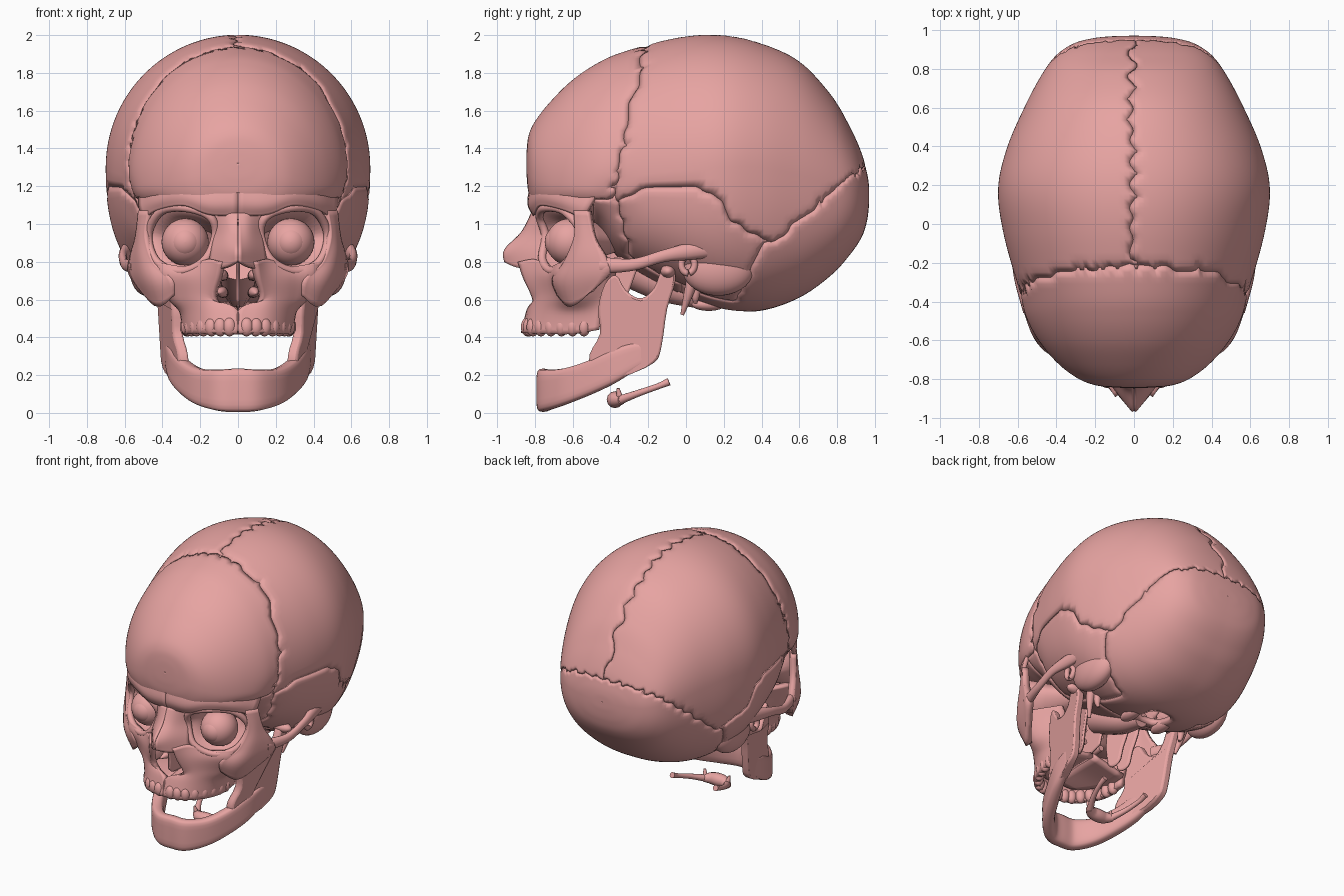
import bpy, bmesh
from math import sin, cos, pi, exp, radians
from mathutils import Vector

if "Cube" in bpy.data.objects:
    bpy.data.objects.remove(bpy.data.objects["Cube"])

bone = bpy.data.materials.new("bone_pink")
bone.diffuse_color = (0.80, 0.37, 0.36, 1)
bone.use_nodes = True
bone.node_tree.nodes["Principled BSDF"].inputs["Base Color"].default_value = bone.diffuse_color


def finish(name, verts, faces, thick=0, offset=0, mirror=False, bevel=0, recalc=True):
    me = bpy.data.meshes.new(name)
    me.from_pydata([tuple(v) for v in verts], [], faces)
    if recalc:
        bm = bmesh.new()
        bm.from_mesh(me)
        bmesh.ops.recalc_face_normals(bm, faces=bm.faces)
        bm.to_mesh(me)
        bm.free()
    me.polygons.foreach_set("use_smooth", [True] * len(me.polygons))
    me.set_sharp_from_angle(angle=radians(45))
    me.materials.append(bone)
    ob = bpy.data.objects.new(name, me)
    bpy.context.collection.objects.link(ob)
    if bevel:
        b = ob.modifiers.new("bevel", 'BEVEL')
        b.width, b.segments = bevel, 2
    if thick:
        s = ob.modifiers.new("solidify", 'SOLIDIFY')
        s.thickness, s.offset = thick, offset
    if mirror:
        ob.modifiers.new("mirror", 'MIRROR').use_clip = False
    return ob


def spl(pts, n, closed=False):
    """Catmull-Rom through the points, n steps per segment."""
    p = [Vector(q) for q in pts]
    k, out = len(p), []
    for i in range(k if closed else k - 1):
        b, c = p[i], p[(i + 1) % k]
        a = p[i - 1] if closed or i else b * 2 - c
        d = p[(i + 2) % k] if closed or i + 2 < k else c * 2 - b
        for j in range(n):
            t = j / n
            out.append((b * 2 + (c - a) * t + (a * 2 - b * 5 + c * 4 - d) * t * t
                        + (b * 3 - a - c * 3 + d) * t ** 3) * 0.5)
    return out if closed else out + [p[-1]]


def sheet(name, rows, closed=False, loop=False, caps=False, **kw):
    m, n = len(rows), len(rows[0])
    faces = []
    for i in range(m if loop else m - 1):
        for j in range(n if closed else n - 1):
            a, b, k = i * n, (i + 1) % m * n, (j + 1) % n
            faces.append((a + j, b + j, b + k, a + k))
    if caps:
        faces += [tuple(range(n))[::-1], tuple(range((m - 1) * n, m * n))]
    return finish(name, [v for r in rows for v in r], faces, **kw)


def patch(name, rows, thick=0.03, n=5, **kw):
    cols = list(zip(*[spl(r, n) for r in rows]))
    return sheet(name, list(zip(*[spl(c, n) for c in cols])), thick=thick, **kw)


def tube(name, pts, radii, flat=1, closed=False, n=6, mirror=True):
    path = spl([(*p, r) for p, r in zip(pts, radii)], n, closed)
    c = [Vector(p[:3]) for p in path]
    rows = []
    for i, p in enumerate(path):
        d = (c[(i + 1) % len(c)] if closed or i + 1 < len(c) else c[i]) - (c[i - 1] if closed or i else c[0])
        d.normalize()
        ref = Vector((0, 1, 0)) if closed else Vector((0, 0, 1)) if abs(d.z) < .9 else Vector((1, 0, 0))
        s = d.cross(ref).normalized()
        u = s.cross(d)
        rows.append([c[i] + (s * cos(a) * flat + u * sin(a)) * p[3] for a in [k * pi / 6 for k in range(12)]])
    return sheet(name, rows, True, closed, not closed, mirror=mirror)


def ball(name, loc, size, mirror=True):
    rows = [[Vector((loc[0] + size[0] * sin(t) * cos(a), loc[1] - size[1] * cos(t), loc[2] + size[2] * sin(t) * sin(a)))
             for a in [k * pi / 16 for k in range(32)]] for t in [max(.01, min(pi - .01, i * pi / 18)) for i in range(19)]]
    return sheet(name, rows, True, caps=True, mirror=mirror)


def plate(name, outline, xfun, t, mirror=True, n=3, bevel=.012):
    o = spl(outline, n, True)
    return sheet(name, [[(xfun(y, z) + s * t / 2, y, z) for y, z in o] for s in (-1, 1)],
                 True, caps=True, mirror=mirror, bevel=bevel)


# Braincase cross-sections: y, top, bottom, half width, height of widest point
stations = [(-.845, 1.321, 1.319, .001, 1.32), (-.842, 1.41, 1.23, .10, 1.31), (-.83, 1.48, 1.15, .20, 1.29),
            (-.795, 1.55, 1.075, .29, 1.26), (-.72, 1.645, 1.04, .39, 1.23), (-.61, 1.755, 1.03, .485, 1.22),
            (-.48, 1.845, .985, .56, 1.21), (-.335, 1.91, .80, .595, 1.25), (-.05, 1.985, .64, .672, 1.28),
            (.18, 2.0, .55, .70, 1.3), (.39, 1.958, .54, .655, 1.3), (.60, 1.86, .61, .565, 1.26),
            (.77, 1.68, .73, .475, 1.21), (.87, 1.51, .84, .40, 1.19), (.93, 1.375, .93, .31, 1.17),
            (.957, 1.275, 1.01, .21, 1.16), (.968, 1.21, 1.09, .10, 1.15), (.97, 1.151, 1.149, .001, 1.15)]
N = 160
verts = []
secs = spl(stations, 9)
for y, zt, zb, w, zw in secs:
    for k in range(N):
        c, s = cos(k * 2 * pi / N), sin(k * 2 * pi / N)
        e = 1.0 if s >= 0 else 2 / 2.5
        x = max(w, .001) * abs(c) ** e * (1 if c > 0 else -1)
        z = zw + (zt - zw) * s if s >= 0 else zw - (zw - zb) * abs(s) ** e
        x *= 1 - .09 * exp(-((y + .42) / .12) ** 2 - ((z - 1.02) / .15) ** 2)
        verts.append(Vector((x, y, z)))


def region(p):
    x, y, z = p
    wob = .012 * sin(70 * (x + z)) + .008 * sin(131 * (y - x))
    if z < .7 and x * x + ((y - .2) / 1.2) ** 2 < .011:
        return None
    if y > .42 and z < .9 + (y - .47) * .85 + wob or y > .42 - .5 * max(0, .9 - z) and z < .9 \
            or (y > -.02 and abs(x) < .33 and z < .85):
        return "occipital_bone"
    if y < -.22 - .22 * (1.95 - z) + wob and (z > 1.13 or y < -.5):
        return "frontal_bone"
    if y < -.38 + .25 * (1.16 - z) and z < 1.16 or (abs(x) < .33 and z < .95):
        return "sphenoid_bone"
    if z < (1.21 - 1.1 * (y + .07) ** 2 if y < .2 else max(1.13 - 4 * (y - .2), 1.02 - .5 * (y - .22))) + wob * .4:
        return "temporal_bone_right" if x > 0 else "temporal_bone_left"
    return "parietal_bone_right" if x > .025 * sin(55 * y) - .01 else "parietal_bone_left"


# Split the braincase into bones, with a shallow groove at each suture
parts, touch, near = {}, [set() for _ in verts], [set() for _ in verts]
for i in range(len(secs) - 1):
    for j in range(N):
        k = (j + 1) % N
        f = (i * N + j, (i + 1) * N + j, (i + 1) * N + k, i * N + k)
        r = region(sum((verts[v] for v in f), Vector()) / 4)
        for a, v in enumerate(f):
            touch[v].add(r)
            near[v] |= {f[a - 1], f[(a + 1) % 4]}
        if r:
            parts.setdefault(r, []).append(f)
seam = [v for v, t in enumerate(touch) if len(t) > 1]
for _ in range(2):
    new = {}
    for v in seam:
        q = [verts[u] for u in near[v] if len(touch[u]) > 1]
        new[v] = verts[v].lerp(sum(q, Vector()) / len(q), .5) if len(q) > 1 else verts[v]
    for v, p in new.items():
        verts[v] = p
for v in seam:
    verts[v] = verts[v] + (Vector((0, 0, 1.2)) - verts[v]).normalized() * .009
for name, fs in parts.items():
    ids = sorted({v for f in fs for v in f})
    m = {v: i for i, v in enumerate(ids)}
    finish(name, [verts[v] for v in ids], [tuple(m[v] for v in f) for f in fs], thick=.04, offset=-1, recalc=False)

# Orbits, brow and eyes
rim = [(.12, -.745, .94), (.15, -.775, 1.04), (.28, -.745, 1.085), (.41, -.64, 1.065), (.475, -.555, .94),
       (.43, -.63, .80), (.30, -.705, .75), (.175, -.76, .81)]
tube("orbit_rim", rim, [.022] * 8, closed=True)
ring, apex = spl(rim, 6, True), Vector((.12, -.25, .90))
sheet("orbit_wall", [[v.lerp(apex, t) for v in ring] for t in (0, .3, .6, .9)], True, thick=.015, mirror=True)
patch("brow_ridge", [[(0, -.80, 1.05), (.15, -.79, 1.055), (.28, -.76, 1.10), (.41, -.65, 1.08), (.49, -.54, 1.03)],
                     [(0, -.825, 1.11), (.15, -.815, 1.11), (.29, -.765, 1.15), (.42, -.655, 1.13), (.515, -.51, 1.09)],
                     [(0, -.815, 1.19), (.15, -.80, 1.20), (.29, -.74, 1.22), (.42, -.62, 1.21), (.515, -.46, 1.17)]],
      mirror=True)
ball("eyeball", (.28, -.615, .905), (.125, .125, .125))
ball("cornea", (.28, -.658, .905), (.09, .09, .09))
tube("optic_nerve", [(.27, -.52, .905), (.2, -.38, .91), (.13, -.24, .92)], [.05, .03, .02])

# Nose
patch("nasal_bone", [[(0, -.805, 1.06), (.05, -.80, 1.06), (.12, -.75, 1.06)],
                     [(0, -.865, .95), (.055, -.83, .95), (.125, -.74, .95)],
                     [(0, -.955, .86), (.06, -.88, .86), (.14, -.765, .85)],
                     [(0, -.955, .80), (.06, -.89, .77), (.15, -.775, .75)]], thick=.025, mirror=True)
plate("nasal_septum", [(-.76, .56), (-.80, .70), (-.86, .84), (-.72, .98), (-.4, .9), (-.35, .6)],
      lambda y, z: 0, .02, mirror=False)
for i, z in enumerate((.63, .72)):
    tube("nasal_concha_%d" % (i + 1), [(.1, -.76, z), (.085, -.66, z + .01), (.07, -.42, z)], [.004, .03, .02])

# Upper jaw
patch("maxilla", [[(0, -.855, .42), (.13, -.825, .42), (.22, -.73, .42), (.27, -.60, .42), (.28, -.46, .44)],
                  [(0, -.825, .54), (.14, -.80, .54), (.24, -.71, .54), (.29, -.60, .54), (.28, -.44, .54)],
                  [(.115, -.795, .60), (.18, -.77, .62), (.28, -.69, .62), (.36, -.60, .62), (.28, -.42, .64)],
                  [(.095, -.85, .72), (.17, -.785, .72), (.29, -.71, .72), (.41, -.63, .73), (.28, -.38, .74)],
                  [(.08, -.88, .80), (.15, -.785, .81), (.28, -.70, .77), (.42, -.62, .80), (.30, -.38, .80)]],
      thick=.04, mirror=True)
patch("palate", [[(0, -.80, .52), (.12, -.78, .50)], [(0, -.62, .55), (.26, -.60, .49)],
                 [(0, -.42, .55), (.26, -.42, .49)]], mirror=True)
for i, p in enumerate(spl([(.045, -.84), (.14, -.81), (.22, -.715), (.265, -.60), (.275, -.48)], 2)[:-1]):
    ball("upper_socket_%d" % (i + 1), (p[0], p[1], .455), (.036, .034, .05))

# Cheekbones and arches
patch("zygomatic_bone", [[(.46, -.58, 1.07), (.485, -.55, 1.07), (.51, -.51, 1.07)],
                         [(.475, -.58, .93), (.505, -.54, .93), (.525, -.48, .93)],
                         [(.43, -.635, .79), (.50, -.57, .81), (.555, -.42, .82)],
                         [(.34, -.69, .71), (.46, -.62, .70), (.56, -.40, .74)],
                         [(.33, -.665, .63), (.41, -.60, .57), (.49, -.50, .64)]], thick=.045, mirror=True)
tube("zygomatic_arch", [(.54, -.45, .78), (.595, -.28, .785), (.61, -.12, .83), (.59, .02, .855), (.56, .2, .88)],
     [.045, .032, .032, .045, .05], flat=.7)

# Ear region and skull base
ball("mastoid", (.485, .17, .765), (.09, .19, .145))
tube("ear_canal_rim", [(.56, .01 + .035 * cos(k * pi / 4), .785 + .045 * sin(k * pi / 4)) for k in range(8)],
     [.018] * 8, closed=True, n=3)
tube("styloid", [(.40, .04, .72), (.39, .01, .62), (.37, -.02, .52)], [.035, .024, .01])
tube("vaginal_process", [(.36, .06, .70), (.36, .05, .62), (.35, .05, .58)], [.03, .022, .01])
ball("occipital_condyle", (.13, .12, .575), (.045, .09, .035))
tube("skull_base", [(0, .08, .60), (0, -.12, .68), (0, -.35, .80)], [.05, .09, .11], mirror=False)
for i, x in enumerate((.15, .23)):
    plate("pterygoid_plate_%d" % (i + 1), [(-.42, .52), (-.42, .80), (-.26, .80), (-.31, .62), (-.34, .52)],
          lambda y, z, x=x: x + (-.36 - y) * -.3, .025)

# Lower jaw: body swept round the arch, then the rami
half = [(0, -.755, .005, .235, .048), (.10, -.742, .01, .23, .048), (.20, -.65, .04, .235, .048),
        (.275, -.52, .09, .275, .048), (.335, -.38, .155, .34, .043), (.365, -.26, .23, .37, .028), (.38, -.2, .27, .34, .01)]
jaw = spl([(-a, *r) for a, *r in half[:0:-1]] + half, 6)
rows = []
for i, (x, y, zb, zt, th) in enumerate(jaw):
    a, b = jaw[max(i - 1, 0)], jaw[min(i + 1, len(jaw) - 1)]
    nrm = Vector((b[1] - a[1], a[0] - b[0], 0)).normalized() * -1
    nrm = nrm if nrm.dot(Vector((x, y + .3, 0))) > 0 else -nrm
    sec = []
    for k in range(20):
        c, s = cos(k * pi / 10), sin(k * pi / 10)
        h = abs(s) ** .75 * (1 if s > 0 else -1)
        off = th * abs(c) ** .6 * (1 if c > 0 else -1) - (.25 * th * (1 - h * h) if c > 0 else 0)
        sec.append(Vector((x, y, (zb + zt) / 2 + h * (zt - zb) / 2)) + nrm * off)
    rows.append(sec)
sheet("mandible_body", rows, True, caps=True)
plate("mandible_ramus", [(-.44, .15), (-.33, .19), (-.17, .265), (-.13, .35), (-.10, .55), (-.055, .70), (-.075, .77),
                         (-.13, .75), (-.17, .66), (-.24, .605), (-.32, .65), (-.37, .73), (-.43, .68), (-.465, .55),
                         (-.455, .42), (-.51, .31), (-.50, .22)],
      lambda y, z: .382 + .36 * min(0, y + .25) + .07 * (z - .3), .055)
ball("mandible_condyle", (.42, -.095, .75), (.075, .04, .035))

# Hyoid
tube("hyoid_body", [(-.10, -.34, .07), (-.05, -.37, .07), (0, -.375, .07), (.05, -.37, .07), (.10, -.34, .07)],
     [.025, .04, .045, .04, .025], mirror=False)
tube("hyoid_horn", [(.09, -.345, .07), (.14, -.25, .105), (.17, -.15, .14), (.175, -.09, .165)], [.024, .018, .016, .02])
tube("hyoid_lesser_horn", [(.09, -.35, .08), (.10, -.36, .13)], [.018, .008])
